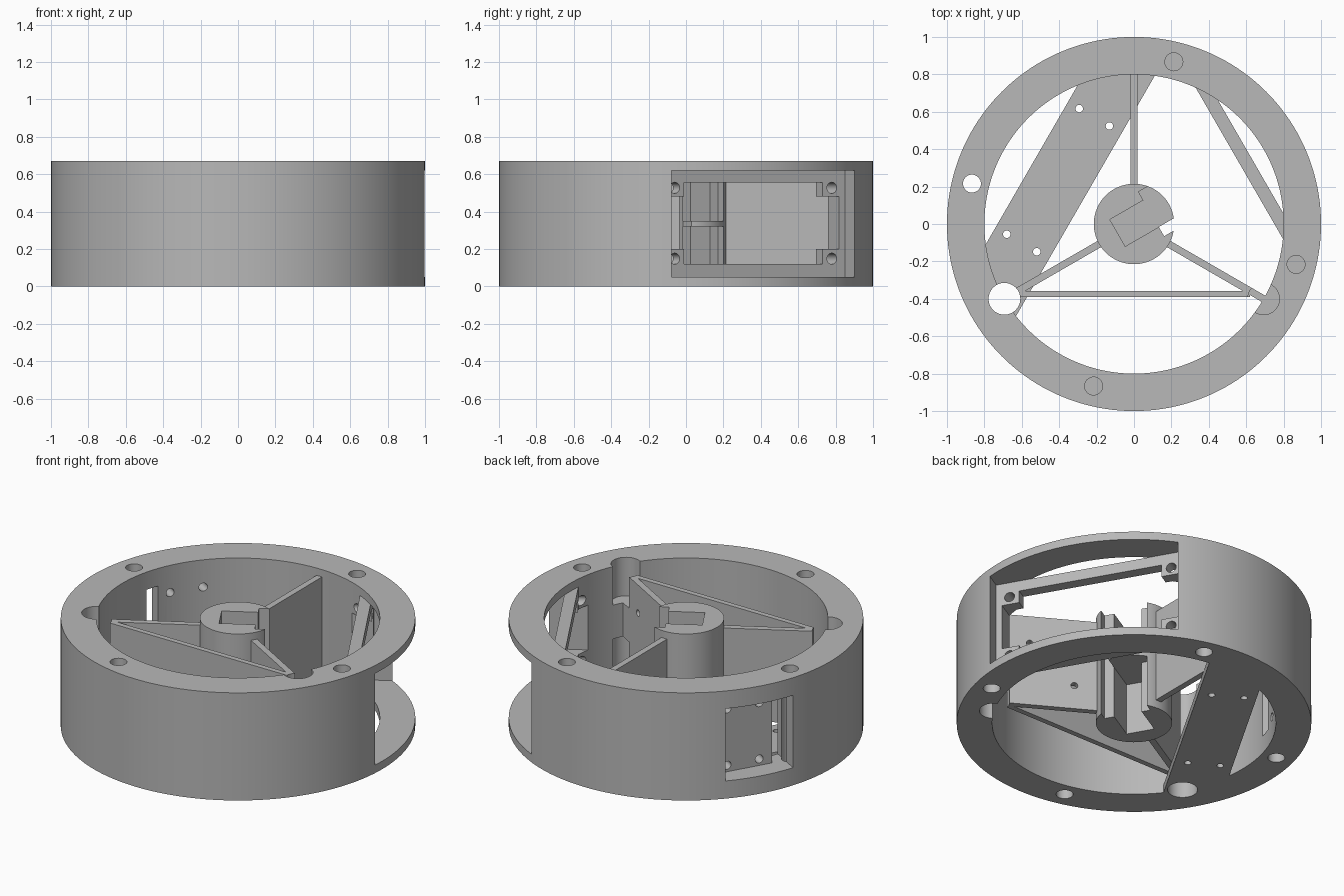
import bpy
import math
from mathutils import Matrix, Vector

old = bpy.data.objects.get("Cube")
if old:
    bpy.data.objects.remove(old)

grey = bpy.data.materials.new("plain grey")
grey.use_nodes = True
COLOUR = (0.48, 0.48, 0.48, 1)
grey.diffuse_color = COLOUR
grey.node_tree.nodes["Principled BSDF"].inputs["Base Color"].default_value = COLOUR

H = 0.67


def finish(name, matrix):
    ob = bpy.context.object
    ob.name = name
    ob.data.transform(matrix)
    ob.data.materials.append(grey)
    return ob


def box(name, angle, n, t, z):
    """Box in a radial frame: n outwards, t sideways, z up, each a (low, high) pair."""
    bpy.ops.mesh.primitive_cube_add(size=1)
    spans = (n, t, z)
    mid = Vector([(a + b) / 2 for a, b in spans])
    size = Matrix.Diagonal([b - a for a, b in spans] + [1])
    turn = Matrix.Rotation(math.radians(angle), 4, 'Z')
    return finish(name, turn @ Matrix.Translation(mid) @ size)


def post(name, radius, x, y, z, sides=32):
    bpy.ops.mesh.primitive_cylinder_add(vertices=sides, radius=radius, depth=z[1] - z[0])
    return finish(name, Matrix.Translation((x, y, sum(z) / 2)))


def drill(angle, n, t, z, radius=0.025, sideways=False):
    """Horizontal drill, along n or along t of the radial frame."""
    bpy.ops.mesh.primitive_cylinder_add(vertices=20, radius=radius, depth=0.4)
    axis = Matrix.Rotation(math.pi / 2, 4, 'X' if sideways else 'Y')
    turn = Matrix.Rotation(math.radians(angle), 4, 'Z')
    return finish("drill", turn @ Matrix.Translation((n, t, z)) @ axis)


def boolean(ob, tool, operation='DIFFERENCE'):
    bpy.context.view_layer.objects.active = ob
    mod = ob.modifiers.new("cut", 'BOOLEAN')
    mod.operation = operation
    mod.solver = 'EXACT'
    mod.object = tool
    bpy.ops.object.modifier_apply(modifier=mod.name)
    bpy.data.objects.remove(tool)


def polar(radius, angle):
    a = math.radians(angle)
    return radius * math.cos(a), radius * math.sin(a)


def cut_sockets(ob):
    """Round sockets where the two front struts meet the rim."""
    x, y = polar(0.8, 210)
    boolean(ob, post("socket", 0.085, x, y, (-0.1, 0.8)))
    x, y = polar(0.8, 330)
    for z in ((-0.1, 0.22), (0.43, 0.8)):
        boolean(ob, post("socket", 0.085, x, y, z))


parts = []

# Outer rim
rim = post("outer_rim", 1, 0, 0, (0, H), 160)
boolean(rim, post("bore", 0.8, 0, 0, (-0.1, 0.8), 160))
parts.append(rim)

# Rim opening with its recessed window frame
boolean(rim, box("opening", 30, (0.72, 1.2), (-0.565, 0.565), (0.05, 0.62)))
frame = box("window_frame", 30, (0.65, 0.72), (-0.565, 0.565), (0.05, 0.62))
boolean(frame, post("limit", 0.9, 0, 0, (-0.1, 0.8), 160), 'INTERSECT')
parts.append(frame)
for ob in (rim, frame):
    boolean(ob, box("window", 30, (0.5, 0.9), (-0.427, 0.427), (0.12, 0.555)))
    boolean(ob, box("side_notch", 30, (0.6, 0.9), (-0.53, 0.53), (0.2, 0.48)))
    for t in (-0.485, 0.485):
        for z in (0.148, 0.527):
            boolean(ob, drill(30, 0.72, t, z, 0.03))

# Switch pocket in the rim, with screw holes and a cable opening
boolean(rim, box("pocket", 150, (0.87, 1.2), (-0.21, 0.21), (0.11, 0.56)))
boolean(rim, box("cable_opening", 150, (0.6, 0.95), (0.13, 0.21), (0.11, 0.56)))
for t in (-0.15, 0.05):
    for z in (0.15, 0.5):
        boolean(rim, drill(150, 0.85, t, z))

# Bolt holes: one runs through, the others are blind from both ends
for angle in (76.2, 166, 256, 346):
    x, y = polar(0.893, angle)
    depths = [(-0.1, 0.8)] if angle == 166 else [(-0.1, 0.2), (0.47, 0.8)]
    for z in depths:
        boolean(rim, post("bolt_hole", 0.048, x, y, z))
cut_sockets(rim)

# Hub with a keyed pocket from both ends
hub = post("hub", 0.215, 0, 0, (0, H), 64)
for z in ((-0.1, 0.32), (0.35, 0.8)):
    boolean(hub, box("pocket", 30, (-0.1, 0.4), (-0.08, 0.085), z))
    boolean(hub, box("wide_mouth", 30, (0.107, 0.4), (-0.137, 0.137), z))
boolean(hub, box("edge_notch", 30, (0.107, 0.4), (-0.137, -0.08), (-0.1, 0.8)))
parts.append(hub)

# Three struts
for name, angle in (("back_strut", 90), ("right_strut", 210), ("left_strut", 330)):
    strut = box(name, angle, (0.205, 0.81), (-0.019, 0.019), (0.05, 0.625))
    if angle == 330:
        for n, z in ((0.345, 0.2), (0.6, 0.45)):
            boolean(strut, drill(angle, n, 0, z, 0.02, True))
    cut_sockets(strut)
    parts.append(strut)

# Cross wall between the front struts
wall = box("cross_wall", 270, (0.357, 0.39), (-0.62, 0.62), (0.05, 0.625))
cut_sockets(wall)
parts.append(wall)

# Floor plate with four screw holes
floor = box("floor_plate", 150, (0.3, 0.632), (-0.9, 0.9), (0, 0.05))
boolean(floor, post("limit", 0.801, 0, 0, (-0.1, 0.8), 160), 'INTERSECT')
turn = Matrix.Rotation(math.radians(150), 3, 'Z')
for n in (0.376, 0.562):
    for t in (-0.388, 0.388):
        x, y, _ = turn @ Vector((n, t, 0))
        boolean(floor, post("screw_hole", 0.02, x, y, (-0.1, 0.2), 20))
cut_sockets(floor)
parts.append(floor)

# Smooth curves, sharp edges
bpy.ops.object.select_all(action='DESELECT')
for ob in parts:
    ob.select_set(True)
bpy.context.view_layer.objects.active = rim
bpy.ops.object.shade_smooth_by_angle(angle=math.radians(30))
